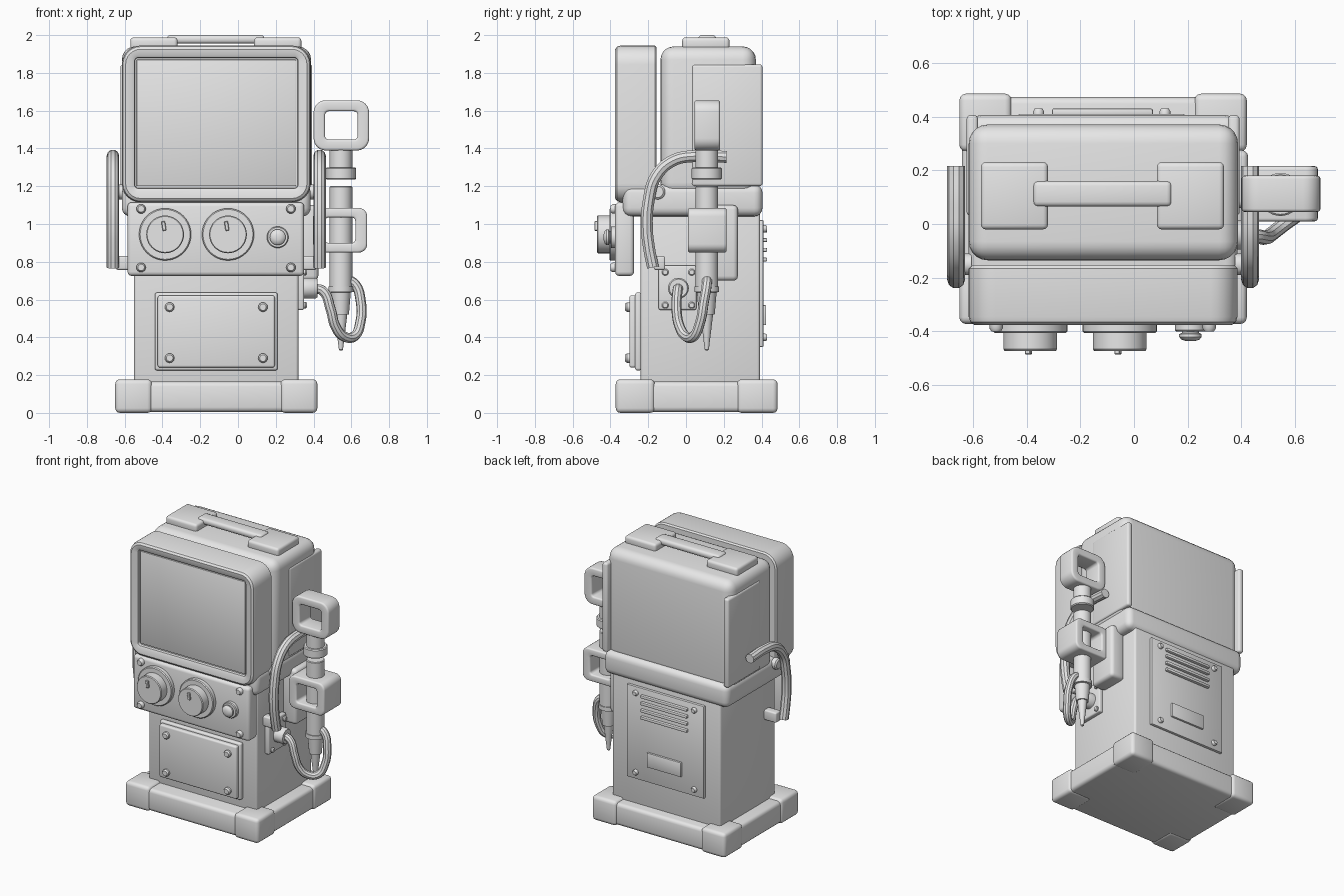
import bpy, bmesh, math
from mathutils import Vector

if "Cube" in bpy.data.objects:
    bpy.data.objects.remove(bpy.data.objects["Cube"])

grey = bpy.data.materials.new("plain_grey")
grey.diffuse_color = (0.8, 0.8, 0.8, 1)
grey.use_nodes = True
grey.node_tree.nodes["Principled BSDF"].inputs["Base Color"].default_value = grey.diffuse_color
CX = -0.115  # centre line of the cabinet


def finish(ob, bevel=0, segs=3):
    bpy.context.collection.objects.link(ob)
    ob.data.materials.append(grey)
    if bevel:
        m = ob.modifiers.new("bevel", 'BEVEL')
        m.width, m.segments = bevel, segs
        m.limit_method, m.angle_limit = 'ANGLE', math.radians(40)
    bpy.ops.object.select_all(action='DESELECT')
    ob.select_set(True)
    bpy.context.view_layer.objects.active = ob
    bpy.ops.object.convert(target='MESH')
    bpy.ops.object.shade_smooth_by_angle(angle=math.radians(35))
    return bpy.context.object


def mesh_object(name, bm, bevel=0, segs=3):
    bmesh.ops.recalc_face_normals(bm, faces=bm.faces[:])
    me = bpy.data.meshes.new(name)
    bm.to_mesh(me)
    bm.free()
    return finish(bpy.data.objects.new(name, me), bevel, segs)


def box(name, x, y, z, bevel=0.01, segs=3):
    bm = bmesh.new()
    bmesh.ops.create_cube(bm, size=1)
    for v in bm.verts:
        for i, (a, b) in enumerate((x, y, z)):
            v.co[i] = a if v.co[i] < 0 else b
    return mesh_object(name, bm, bevel, segs)


def loft(name, loops, closed=False, bevel=0):
    bm = bmesh.new()
    rings = [[bm.verts.new(p) for p in loop] for loop in loops]
    n = len(rings[0])
    pairs = list(zip(rings, rings[1:]))
    if closed:
        pairs.append((rings[-1], rings[0]))
    else:
        bm.faces.new(rings[0])
        bm.faces.new(rings[-1])
    for a, b in pairs:
        for i in range(n):
            j = (i + 1) % n
            bm.faces.new((a[i], a[j], b[j], b[i]))
    return mesh_object(name, bm, bevel)


def lathe(name, centre, axis, profile, n=32):
    """profile: (radius, distance along axis) pairs"""
    c = Vector(centre)
    loops = []
    for r, t in profile:
        loop = []
        for k in range(n):
            a = 2 * math.pi * k / n
            u, v = r * math.cos(a), r * math.sin(a)
            loop.append(c + Vector({'x': (t, u, v), 'y': (u, t, v), 'z': (u, v, t)}[axis]))
        loops.append(loop)
    return loft(name, loops)


def rrect(cx, cz, hw, hh, r, y, n=6):
    """rounded rectangle facing the front"""
    pts = []
    for q, (sx, sz) in enumerate(((1, 1), (-1, 1), (-1, -1), (1, -1))):
        for k in range(n + 1):
            a = math.pi / 2 * (q + k / n)
            pts.append((cx + sx * (hw - r) + r * math.cos(a), y, cz + sz * (hh - r) + r * math.sin(a)))
    return pts


def screw(name, centre, axis, r, h):
    lathe(name, centre, axis, [(r, 0), (r, h * .6), (r * .7, h)], 16)


def tube(name, pts, r):
    cu = bpy.data.curves.new(name, 'CURVE')
    cu.dimensions, cu.bevel_depth, cu.bevel_resolution = '3D', r, 3
    cu.use_fill_caps, cu.resolution_u = True, 8
    s = cu.splines.new('BEZIER')
    s.bezier_points.add(len(pts) - 1)
    for p, co in zip(s.bezier_points, pts):
        p.co = co
        p.handle_left_type = p.handle_right_type = 'AUTO'
    return finish(bpy.data.objects.new(name, cu))


# Base with four corner blocks
box("base", (-.64, .41), (-.362, .472), (.005, .165), .025)
for x in ((-.65, -.455), (.225, .42)):
    for y in ((-.372, -.165), (.27, .485)):
        box("base_corner", x, y, (0, .178), .025)

# Cabinet body, collar and head
box("body", (-.55, .32), (-.24, .392), (.15, 1.1), .015)
box("collar", (-.615, .385), (-.335, .405), (1.04, 1.21), .045, 4)
box("head", (-.615, .387), (-.135, .37), (1.15, 1.94), .07, 5)
for x in ((-.623, -.58), (.35, .393)):
    box("head_side_plate", x, (.03, .405), (1.2, 1.845), .015)

# Screen bezel with recessed screen
zc = 1.53
loft("screen_bezel", [
    rrect(CX, zc, .49, .405, .09, -.155), rrect(CX, zc, .5, .415, .1, -.165),
    rrect(CX, zc, .5, .415, .1, -.345), rrect(CX, zc, .494, .409, .094, -.365),
    rrect(CX, zc, .48, .395, .08, -.375), rrect(CX, zc + .003, .447, .36, .03, -.372),
    rrect(CX, zc + .005, .433, .347, .02, -.365), rrect(CX, zc + .005, .431, .345, .02, -.345)])
box("screen", (-.537, .307), (-.355, -.33), (1.2, 1.87), .004, 2)

# Top carrying handle
for x in ((-.57, -.32), (.085, .335)):
    box("handle_pad", x, (-.02, .23), (1.92, 1.988), .018)
box("handle_bar", (-.375, .14), (.065, .16), (1.955, 2.0), .018)

# Control panel
box("control_panel", (-.585, .35), (-.375, -.275), (.725, 1.115), .022)
for x in (-.513, .28):
    for z in (.77, 1.08):
        screw("panel_screw", (x, -.37, z), 'y', .025, -.03)
for x in (-.386, -.053):
    lathe("knob_ring", (x, -.37, .945), 'y', [(.138, 0), (.138, -.03), (.132, -.036)], 40)
    lathe("knob", (x, -.4, .945), 'y', [(.1, 0), (.1, -.066), (.095, -.072)], 40)
    p = box("knob_pointer", (-.01, .01), (-.485, -.465), (.02, .07), .003, 1)
    p.location = (x, 0, .945)
    p.rotation_euler.y = -.15
lathe("button_ring", (.21, -.37, .93), 'y', [(.057, 0), (.057, -.025), (.052, -.03)])
lathe("button", (.21, -.39, .93), 'y',
      [(.032, 0), (.032, -.015), (.042, -.02), (.042, -.03), (.034, -.04), (.015, -.046)])

# Front access plate
box("access_plate_back", (-.44, .21), (-.27, -.235), (.225, .637), .012)
box("access_plate_front", (-.425, .195), (-.30, -.26), (.24, .622), .012)
for x in (-.362, .132):
    for z in (.29, .56):
        screw("access_screw", (x, -.298, z), 'y', .025, -.025)

# Back panel with slats and blank plate
box("back_panel", (-.43, .188), (.385, .41), (.35, 1.02), .005, 2)
for z in (.965, .915, .863, .812):
    box("vent_slat", (-.305, .07), (.4, .43), (z - .011, z + .011), .007, 2)
box("back_plate", (-.255, .02), (.4, .424), (.465, .57), .004, 2)
for x in (-.355, .115):
    for z in (.4, .975):
        screw("back_screw", (x, .405, z), 'y', .02, .025)

# Side rails with mounts
for s in (-1, 1):
    X = CX + s * .547
    tube("side_rail", [(X, y, z) for y, z in (
        (.215, 1.355), (.06, 1.36), (-.07, 1.335), (-.16, 1.25), (-.198, 1.12),
        (-.207, .98), (-.195, .87), (-.175, .77))], .033)
    xs = sorted((CX + s * .43, CX + s * .53))
    box("rail_mount", xs, (-.17, -.11), (.757, .83), .01)
    lathe("rail_boss", (CX + s * .49, -.15, 1.17), 'x', [(.04, 0), (.04, s * .03), (.03, s * .038)], 20)

# Holstered nozzle on the right side
GX, GY = .545, .11
loft("top_grip", [rrect(GX + .002, 1.522, hw, hh, r, y) for hw, hh, r, y in (
    (.147, .133, .065, .045), (.147, .133, .065, .18), (.086, .075, .02, .18), (.086, .075, .02, .045))],
    True, .012)
loft("holster_ring", [rrect(GX - .004, .967, hw, hh, r, y) for hw, hh, r, y in (
    (.143, .118, .045, .01), (.143, .118, .045, .215), (.08, .068, .02, .215), (.08, .068, .02, .01))],
    True, .012)
box("holster_bracket", (.31, .425), (.06, .275), (.70, 1.1), .025)
lathe("grip_neck", (GX, GY, 0), 'z', [(.06, 1.41), (.06, 1.28)])
lathe("grip_collar", (GX, GY, 0), 'z', [(.074, 1.3), (.08, 1.294), (.08, 1.241), (.074, 1.235)])
lathe("nozzle_barrel", (GX, GY, 0), 'z', [(.056, 1.2), (.06, 1.195), (.06, .66)])
lathe("nozzle_flange", (GX, GY, 0), 'z', [(.066, .67), (.066, .64), (.052, .638), (.042, .52)])
lathe("nozzle_tip", (GX, GY, 0), 'z', [(.034, .53), (.031, .5), (.011, .335), (.006, .33)])

# Hose port and hose
box("port_plate", (.31, .35), (-.145, .055), (.545, .78), .01)
for y in (-.11, .03):
    for z in (.57, .745):
        screw("port_screw", (.347, y, z), 'x', .018, .018)
lathe("port", (.34, -.04, .66), 'x', [(.055, 0), (.055, .07), (.048, .08)])
tube("hose", [(.40, -.04, .66), (.45, -.045, .645), (.49, -.05, .55), (.515, -.035, .46),
              (.56, 0, .405), (.615, .04, .405), (.648, .075, .48), (.65, .095, .59),
              (.62, .11, .68), (.57, .11, .71)], .027)
